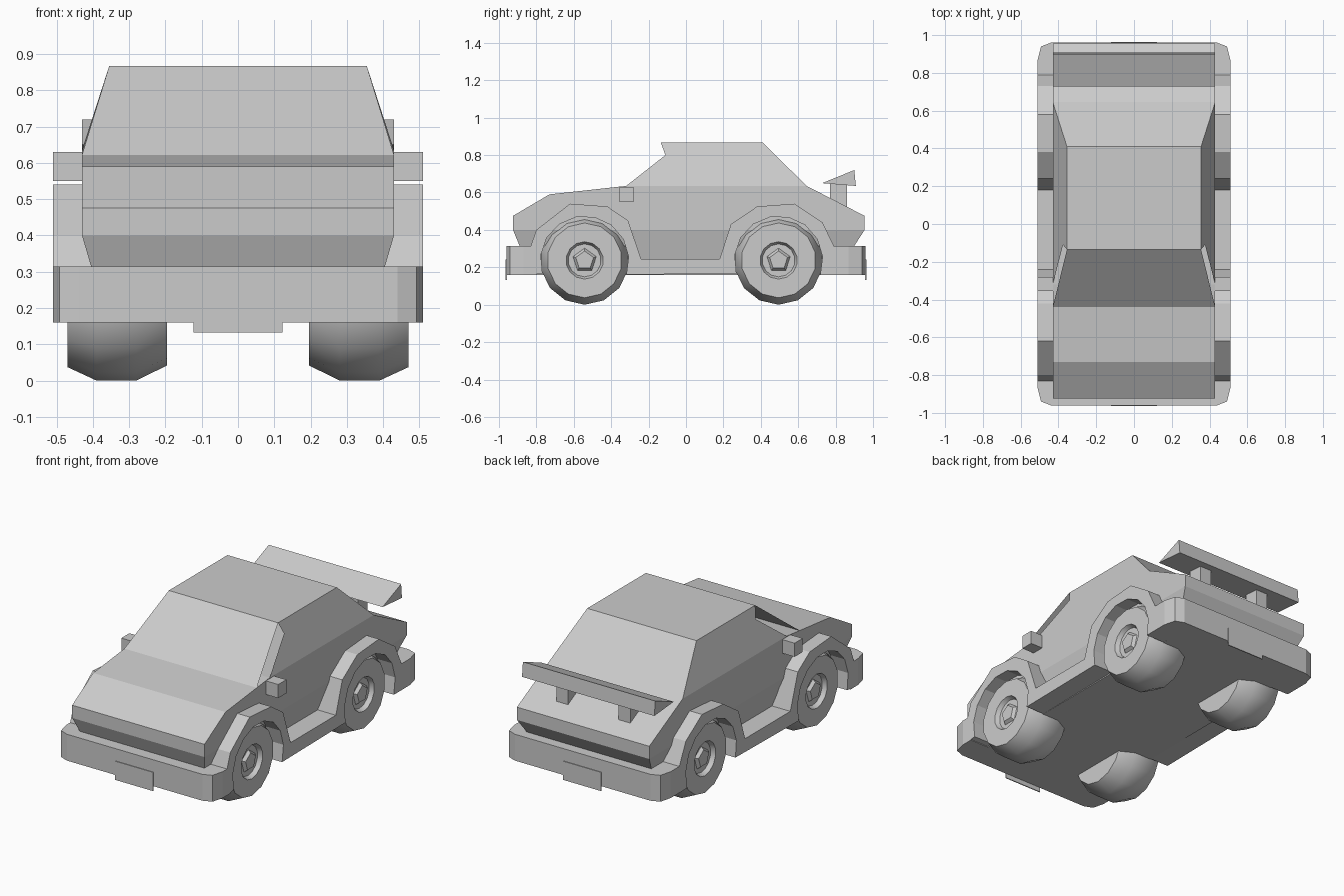
import bpy, bmesh
from math import pi, sin, cos, radians

if "Cube" in bpy.data.objects:
    bpy.data.objects.remove(bpy.data.objects["Cube"])


def make(name, verts, faces, mirror=False, fix=True):
    me = bpy.data.meshes.new(name)
    me.from_pydata(verts, [], faces)
    if fix:
        bm = bmesh.new()
        bm.from_mesh(me)
        bmesh.ops.recalc_face_normals(bm, faces=bm.faces)
        bm.to_mesh(me)
        bm.free()
    ob = bpy.data.objects.new(name, me)
    bpy.context.collection.objects.link(ob)
    if mirror:
        ob.modifiers.new("mirror", 'MIRROR').use_axis[0] = True
    return ob


def loft(name, a, b, mirror=False):
    """Closed solid between two rings with equal point counts."""
    n = len(a)
    sides = [(i, (i + 1) % n, n + (i + 1) % n, n + i) for i in range(n)]
    return make(name, a + b, sides + [tuple(range(n)), tuple(range(n, 2 * n))], mirror)


def prism_x(name, prof, x0, x1, mirror=False):
    return loft(name, [(x0, y, z) for y, z in prof], [(x1, y, z) for y, z in prof], mirror)


def rect(hx, y0, y1, z):
    return [(-hx, y0, z), (hx, y0, z), (hx, y1, z), (-hx, y1, z)]


def box(name, x0, x1, y0, y1, z0, z1, mirror=False):
    return prism_x(name, [(y0, z0), (y1, z0), (y1, z1), (y0, z1)], x0, x1, mirror)


FRONT, REAR, AXLE_Z, ARCH = -0.542, 0.495, 0.237, 0.236

# Upper body: nose, hood, waist deck and tail
prism_x("body", [(-.925, .40), (-.925, .475), (-.73, .59), (-.32, .635),
                 (.645, .635), (.955, .475), (.955, .40)], -.43, .43)

# Tapered lower body, door skirts and floor
loft("lower_body", rect(.405, -.89, .90, .315), rect(.43, -.925, .955, .40))
loft("door_skirt", rect(.39, -.25, .20, .24), rect(.43, -.28, .24, .40))
box("floor", -.388, .388, -.85, .85, .16, .32)

# Cabin shell: windscreen, roof, rear window, and side walls set back at the front pillars
W, R = .43, .355
make("cabin_top",
     [(s * x, y, z) for x, y, z in [(W, -.44, .622), (R, -.135, .867), (R, .41, .867), (W, .645, .635)]
      for s in (-1, 1)],
     [(0, 1, 3, 2), (2, 3, 5, 4), (4, 5, 7, 6)], fix=False)
make("cabin_side", [(W, -.32, .635), (W, .645, .635), (R, .41, .867), (R, -.135, .867), (.376, -.11, .80)],
     [(0, 1, 2, 3, 4)], mirror=True, fix=False)


# Wide fenders and sill in one side profile with both wheel arches cut out
def arch(cy):
    return [(cy + ARCH * cos(radians(a)), AXLE_Z + ARCH * sin(radians(a))) for a in range(-19, 200, 24)]


outline = [(-.83, .16), (-.83, .315), (-.80, .40), (-.62, .54), (-.42, .525), (-.31, .45), (-.24, .245),
           (.18, .245), (.24, .43), (.38, .525), (.58, .54), (.73, .44), (.79, .315), (.79, .16)]
prism_x("fenders", outline + arch(REAR) + arch(FRONT), .388, .51, mirror=True)

# Bumpers with rounded corners, and number plates
for name, s, inner in (("front", -1, .80), ("rear", 1, .75)):
    half = [(.51, inner), (.51, .87), (.492, .94), (.44, .96)]
    plan = [(x, s * y) for x, y in half] + [(-x, s * y) for x, y in reversed(half)]
    loft(name + "_bumper", [(x, y, .16) for x, y in plan], [(x, y, .315) for x, y in plan])
    box(name + "_plate", -.123, .123, s * .958, s * .964, .133, .243)

# Door mirrors
box("door_mirror", .42, .51, -.355, -.28, .55, .63, mirror=True)

# Rear wing on two posts
prism_x("rear_wing", [(.728, .65), (.90, .72), (.908, .635)], -.43, .43)
box("wing_post", .165, .24, .77, .86, .52, .645, mirror=True)

# Wheels: turned tyre with a recessed rim, and a five-sided hub
tyre = [(.195, 0), (.195, .195), (.28, .237), (.39, .237), (.47, .20), (.47, .10), (.445, .088), (.445, 0)]
SEG = 14
for pos, cy in (("front", FRONT), ("rear", REAR)):
    for side, s in (("right", 1), ("left", -1)):
        verts = [(s * x, cy + r * sin(2 * pi * i / SEG), AXLE_Z - r * cos(2 * pi * i / SEG))
                 for x, r in tyre[1:-1] for i in range(SEG)]
        rings = len(tyre) - 2
        faces = [(k * SEG + i, k * SEG + (i + 1) % SEG, (k + 1) * SEG + (i + 1) % SEG, (k + 1) * SEG + i)
                 for k in range(rings - 1) for i in range(SEG)]
        faces += [tuple(range(SEG)), tuple(range((rings - 1) * SEG, rings * SEG))]
        wheel = make(f"{pos}_{side}_wheel", verts, faces)
        bpy.ops.object.select_all(action='DESELECT')
        wheel.select_set(True)
        bpy.context.view_layer.objects.active = wheel
        bpy.ops.object.shade_smooth_by_angle(angle=radians(35))
        ring = [(r * cos(pi / 2 + 2 * pi * i / 5), r * sin(pi / 2 + 2 * pi * i / 5), x)
                for x, r in ((.44, .07), (.462, .05)) for i in range(5)]
        pts = [(s * x, cy + a, AXLE_Z + b) for a, b, x in ring]
        loft(f"{pos}_{side}_hub", pts[:5], pts[5:])
